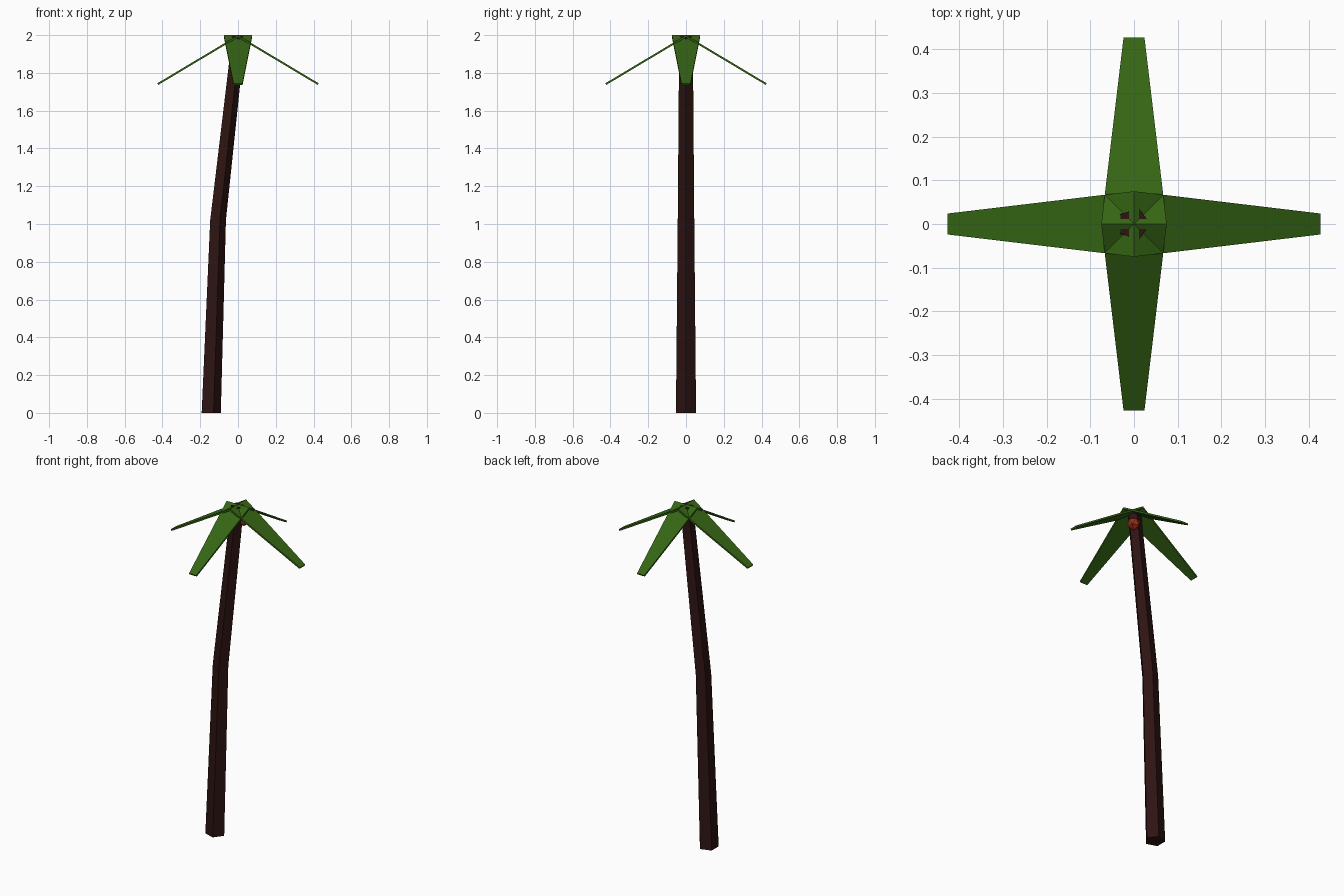
import bpy, bmesh, math
from mathutils import Matrix

if "Cube" in bpy.data.objects:
    bpy.data.objects.remove(bpy.data.objects["Cube"])

def material(name, rgb):
    m = bpy.data.materials.new(name)
    m.diffuse_color = (*rgb, 1)
    m.use_nodes = True
    m.node_tree.nodes["Principled BSDF"].inputs["Base Color"].default_value = m.diffuse_color
    return m

bark = material("dark bark", (0.026, 0.007, 0.006))
green = material("palm green", (0.036, 0.130, 0.007))
red = material("coconut red", (0.36, 0.030, 0.009))

def finish(bm, name, mat):
    bmesh.ops.recalc_face_normals(bm, faces=bm.faces[:])
    me = bpy.data.meshes.new(name)
    bm.to_mesh(me)
    bm.free()
    me.materials.append(mat)
    ob = bpy.data.objects.new(name, me)
    bpy.context.collection.objects.link(ob)
    return ob

# trunk: five-sided rings (centre x, z, radius) joined into a bent tapering tube
bm = bmesh.new()
rings = []
for cx, z, r in [(-0.147, 0, 0.056), (-0.11, 1.02, 0.046), (0.0, 1.993, 0.038)]:
    rings.append([bm.verts.new((cx + r * math.cos(math.tau * i / 5),
                                r * math.sin(math.tau * i / 5), z)) for i in range(5)])
for a, b in zip(rings, rings[1:]):
    for i in range(5):
        j = (i + 1) % 5
        bm.faces.new((a[i], a[j], b[j], b[i]))
bm.faces.new(rings[0])
bm.faces.new(rings[-1])
finish(bm, "trunk", bark)

# leaves: four thin tapering plates sloping down from the crown centre
for k in range(4):
    bm = bmesh.new()
    top = [bm.verts.new(p) for p in [(0, -0.075, 2), (0.427, -0.024, 1.745),
                                     (0.427, 0.024, 1.745), (0, 0.075, 2)]]
    face = bm.faces.new(top)
    ext = bmesh.ops.extrude_face_region(bm, geom=[face], use_keep_orig=True)
    low = [g for g in ext["geom"] if isinstance(g, bmesh.types.BMVert)]
    bmesh.ops.translate(bm, verts=low, vec=(-0.005, 0, -0.0086))
    bmesh.ops.rotate(bm, verts=bm.verts[:], cent=(0, 0, 0),
                     matrix=Matrix.Rotation(k * math.pi / 2, 3, 'Z'))
    finish(bm, f"leaf_{k + 1}", green)

# coconut tucked under the crown
bm = bmesh.new()
bmesh.ops.create_icosphere(bm, subdivisions=1, radius=0.038,
                           matrix=Matrix.Translation((0.022, 0.024, 1.905)))
finish(bm, "coconut", red)
